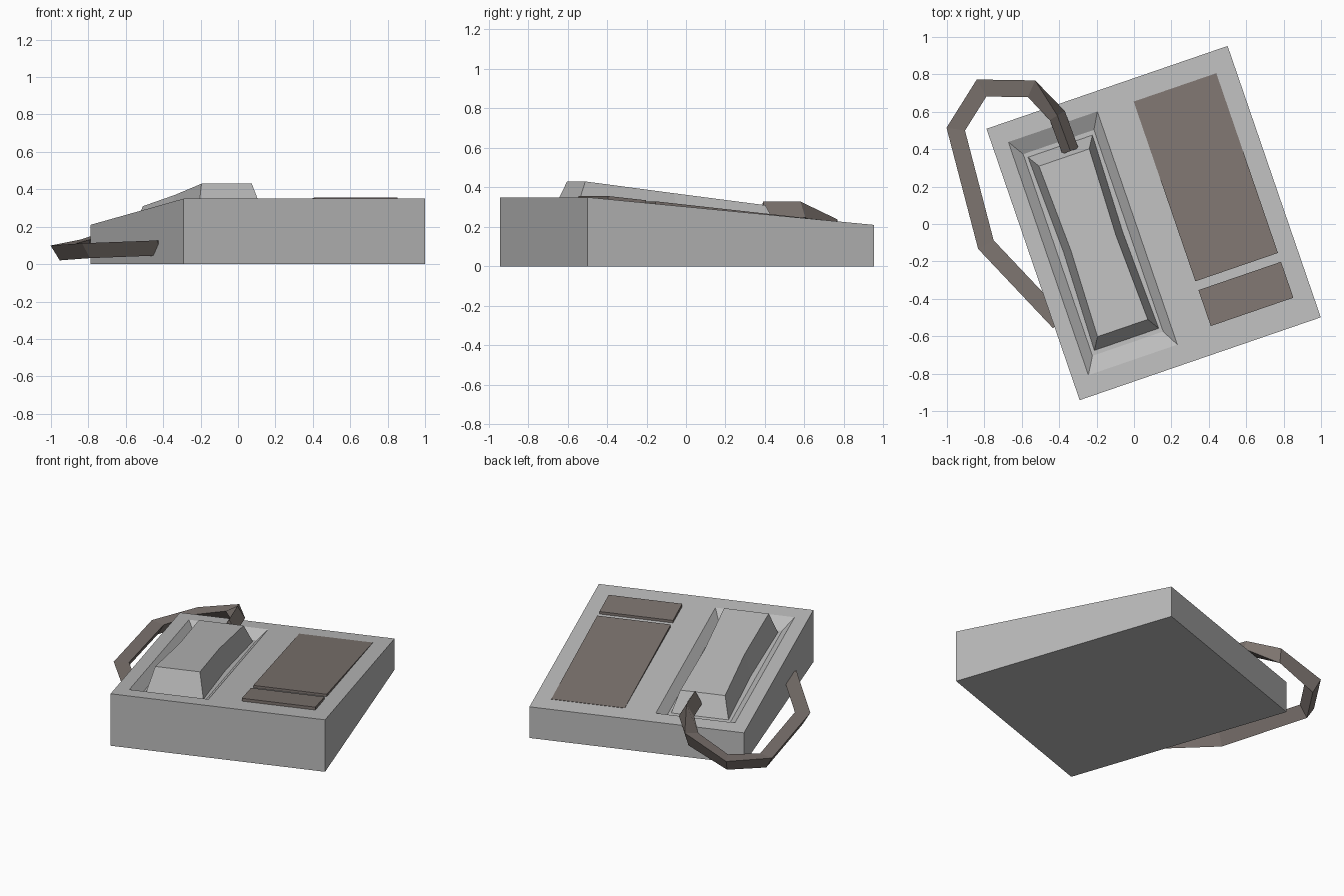
import bpy, bmesh, math
from mathutils import Vector, Matrix

if "Cube" in bpy.data.objects:
    bpy.data.objects.remove(bpy.data.objects["Cube"])

TURN = Matrix.Translation((0.105, 0.005, 0)) @ Matrix.Rotation(math.radians(18.95), 4, 'Z')
W, L = 0.6815, 0.767          # half width and half length of the body


def material(name, colour):
    m = bpy.data.materials.new(name)
    m.diffuse_color = (*colour, 1)
    m.use_nodes = True
    m.node_tree.nodes["Principled BSDF"].inputs["Base Color"].default_value = m.diffuse_color
    return m


grey = material("light grey plastic", (0.50, 0.50, 0.50))
brown = material("warm dark grey", (0.205, 0.175, 0.16))


def deck(v):
    """Height of the sloping top of the body."""
    return 0.28 - 0.07 * v / L


def rect(u0, u1, v0, v1, height, waist=None):
    """Rectangular ring, optionally with pinched middle points on the long sides."""
    pts = [(u0, v0), (u1, v0), (u1, v1), (u0, v1)]
    if waist is not None:
        mid = (v0 + v1) / 2
        pts = [pts[0], pts[1], (u1 - waist, mid), pts[2], pts[3], (u0 + waist, mid)]
    return [(u, v, height(v)) for u, v in pts]


def loft(name, rings, mat, matrix=None):
    """Skin a stack of closed rings and cap both ends."""
    bm = bmesh.new()
    vs = [[bm.verts.new(p) for p in r] for r in rings]
    n = len(vs[0])
    for a, b in zip(vs, vs[1:]):
        for i in range(n):
            j = (i + 1) % n
            bm.faces.new((a[i], a[j], b[j], b[i]))
    bm.faces.new(vs[0][::-1])
    bm.faces.new(vs[-1])
    bmesh.ops.recalc_face_normals(bm, faces=bm.faces)
    if matrix:
        bm.transform(matrix)
    me = bpy.data.meshes.new(name)
    bm.to_mesh(me)
    bm.free()
    me.materials.append(mat)
    ob = bpy.data.objects.new(name, me)
    bpy.context.collection.objects.link(ob)
    return ob


# Wedge body with a sunken cradle
loft("body", [
    rect(-W, W, -L, L, lambda v: 0),
    rect(-W, W, -L, L, deck),
    rect(-0.594, -0.091, -0.656, 0.662, deck),
    rect(-0.54, -0.14, -0.565, 0.575, lambda v: deck(v) - 0.05),
], grey, TURN)

# Handset with tapered flanks and a slight waist
loft("handset", [
    rect(-0.521, -0.157, -0.541, 0.551, lambda v: deck(v) - 0.05, 0.015),
    rect(-0.481, -0.197, -0.477, 0.487, lambda v: 0.43 - 0.12 * (v + 0.477) / 0.964, 0.015),
], grey, TURN)

# Dark plates, slightly steeper than the deck
for name, v0, v1 in (("keypad_panel", -0.367, 0.649), ("lower_panel", -0.62, -0.417)):
    loft(name, [
        rect(0.11, 0.577, v0, v1, lambda v: deck(v) - 0.003),
        rect(0.11, 0.577, v0, v1, lambda v: 0.356 - 0.105 * (v + 0.62)),
    ], brown, TURN)

# Three-sided cord: x, y, z and roll in degrees
path = [(-0.34, 0.39, 0.275, 60), (-0.41, 0.58, 0.275, 60), (-0.545, 0.73, 0.20, 15),
        (-0.815, 0.727, 0.105, 0), (-0.953, 0.507, 0.073, 0), (-0.792, -0.11, 0.085, 0),
        (-0.40, -0.525, 0.10, 0)]
pts = [Vector(p[:3]) for p in path]
rings = []
for i, p in enumerate(pts):
    d_in = (p - pts[i - 1]) if i else pts[1] - p
    d_out = (pts[i + 1] - p) if i < len(pts) - 1 else d_in
    a, b = d_in.xy.normalized(), d_out.xy.normalized()
    t = (a + b).normalized()
    side = Vector((t.y, -t.x, 0)) / max(0.5, t.dot(a))   # mitred width
    ring = []
    for ang in (30, 150, 270):
        r = math.radians(ang + path[i][3])
        ring.append(p + 0.053 * (side * math.cos(r) + Vector((0, 0, math.sin(r)))))
    rings.append(ring)
loft("cord", rings, brown)
